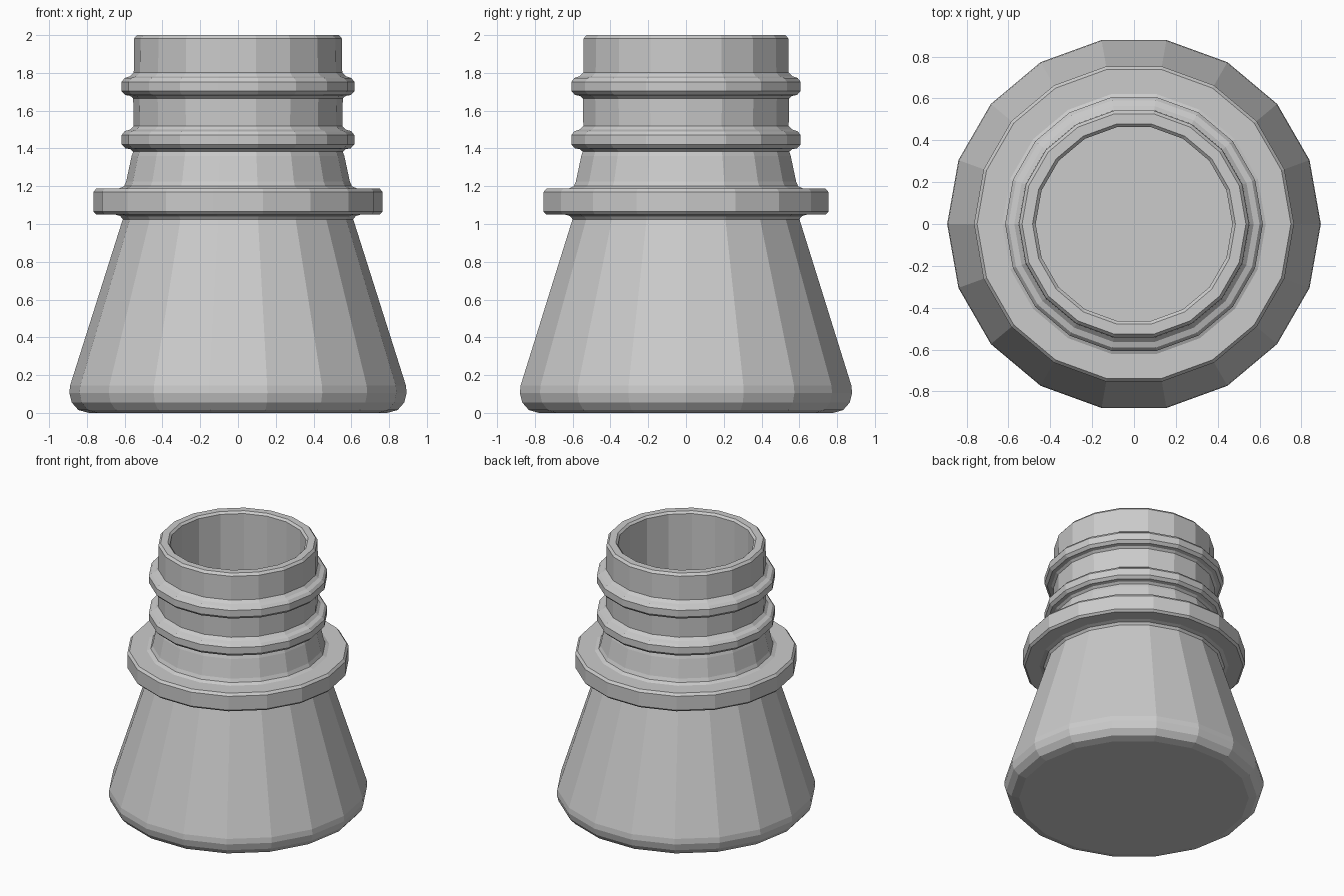
import bpy, bmesh, math

if "Cube" in bpy.data.objects:
    bpy.data.objects.remove(bpy.data.objects["Cube"])

SIDES = 18


def lathe(name, profile):
    """Revolve an (r, z) profile into a flat-faced solid, capping both ends."""
    bm = bmesh.new()
    rings = []
    for r, z in profile:
        rings.append([bm.verts.new((r * math.cos(i * math.tau / SIDES),
                                    r * math.sin(i * math.tau / SIDES), z))
                      for i in range(SIDES)])
    for a, b in zip(rings, rings[1:]):
        for i in range(SIDES):
            j = (i + 1) % SIDES
            bm.faces.new((a[i], a[j], b[j], b[i]))
    bm.faces.new(rings[0][::-1])
    bm.faces.new(rings[-1])
    bmesh.ops.recalc_face_normals(bm, faces=bm.faces[:])
    mesh = bpy.data.meshes.new(name)
    bm.to_mesh(mesh)
    bm.free()
    obj = bpy.data.objects.new(name, mesh)
    bpy.context.collection.objects.link(obj)
    return obj


def ridge(z):
    """Rounded ring around the neck, centred at height z."""
    return [(0.555, z - 0.065), (0.57, z - 0.052), (0.597, z - 0.047),
            (0.616, z - 0.027), (0.616, z + 0.023), (0.60, z + 0.043),
            (0.572, z + 0.052), (0.552, z + 0.072)]


# Rounded base and tapered body
body = [(0.79, 0), (0.845, 0.015), (0.88, 0.055), (0.893, 0.105),
        (0.889, 0.145), (0.61, 1.025)]
# Wide collar
collar = [(0.623, 1.042), (0.65, 1.05), (0.75, 1.05), (0.765, 1.065),
          (0.765, 1.17), (0.75, 1.188), (0.63, 1.188), (0.603, 1.20),
          (0.592, 1.225), (0.563, 1.36)]
# Neck with two ridges, and the rim
neck = ridge(1.448) + ridge(1.73)
rim = [(0.55, 1.982), (0.535, 2.0), (0.485, 2.0), (0.47, 1.985)]
# Hollow inside following the outer wall
inside = [(0.47, 1.40), (0.53, 1.05), (0.80, 0.15), (0.76, 0.08)]

lathe("bottle", body + collar + neck + rim + inside)
